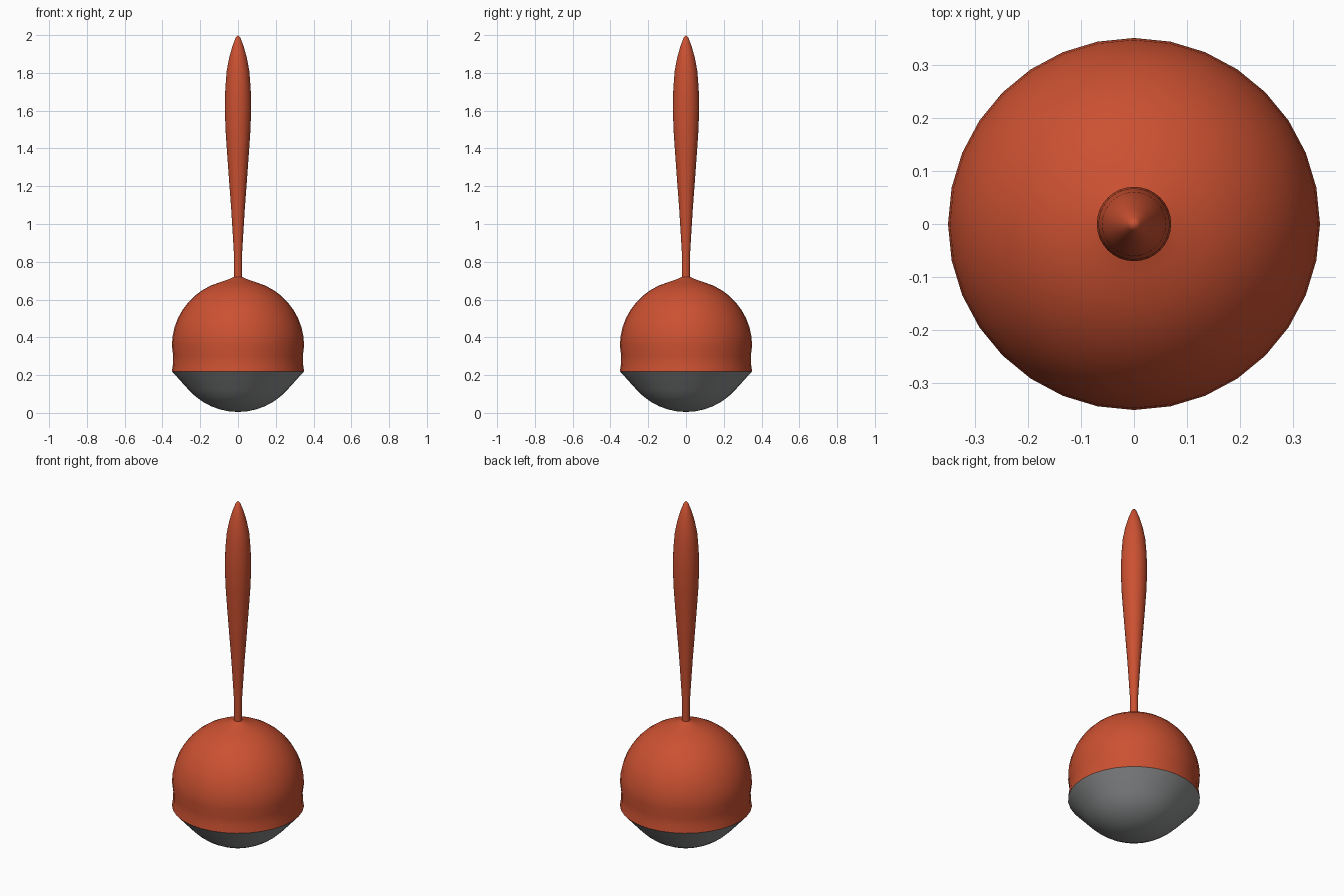
import bpy, bmesh, math

if "Cube" in bpy.data.objects:
    bpy.data.objects.remove(bpy.data.objects["Cube"])


def material(name, rgb):
    m = bpy.data.materials.new(name)
    m.diffuse_color = (*rgb, 1)
    m.use_nodes = True
    m.node_tree.nodes["Principled BSDF"].inputs["Base Color"].default_value = m.diffuse_color
    return m


def lathe(name, profile, mat, sides=32):
    """Spin a list of (radius, height) points around the z axis."""
    bm = bmesh.new()
    rings = []
    for r, z in profile:
        if r == 0:
            rings.append([bm.verts.new((0, 0, z))] * sides)
        else:
            rings.append([bm.verts.new((r * math.cos(2 * math.pi * i / sides),
                                        r * math.sin(2 * math.pi * i / sides), z))
                          for i in range(sides)])
    for a, b in zip(rings, rings[1:]):
        for i in range(sides):
            j = (i + 1) % sides
            bm.faces.new(list(dict.fromkeys((a[i], a[j], b[j], b[i]))))
    me = bpy.data.meshes.new(name)
    bm.to_mesh(me)
    bm.free()
    me.materials.append(mat)
    ob = bpy.data.objects.new(name, me)
    bpy.context.collection.objects.link(ob)
    bpy.context.view_layer.objects.active = ob
    ob.select_set(True)
    bpy.ops.object.shade_smooth_by_angle(angle=math.radians(40))
    ob.select_set(False)
    return ob


red = material("orange red", (0.6, 0.082, 0.031))
grey = material("mid grey", (0.26, 0.265, 0.27))

R, C = 0.35, 0.355  # ball radius and centre height
RIM = (0.35, 0.22)


def arc(start, end, n):
    return [(R * math.cos(math.radians(start + (end - start) * i / n)),
             C + R * math.sin(math.radians(start + (end - start) * i / n)))
            for i in range(n + 1)]


# Grey lower bowl: round bottom flaring out to the rim
lathe("lower_bowl", [(0, C - R)] + arc(-82, -42, 5) + [RIM], grey)

# Red upper ball: slight waist above the rim, dome, then lifted into the neck,
# continuing as the slender float stem
stem = [(0.022, 0.72), (0.022, 0.85), (0.028, 0.95), (0.036, 1.08), (0.045, 1.2),
        (0.058, 1.38), (0.066, 1.5), (0.07, 1.62), (0.067, 1.72), (0.06, 1.81),
        (0.047, 1.88), (0.03, 1.94), (0.013, 1.985), (0, 2.0)]
lathe("upper_ball_and_stem",
      [RIM, (0.344, 0.26), (0.343, 0.30)] + arc(0, 74, 9) + [(0.055, 0.705)] + stem, red)
